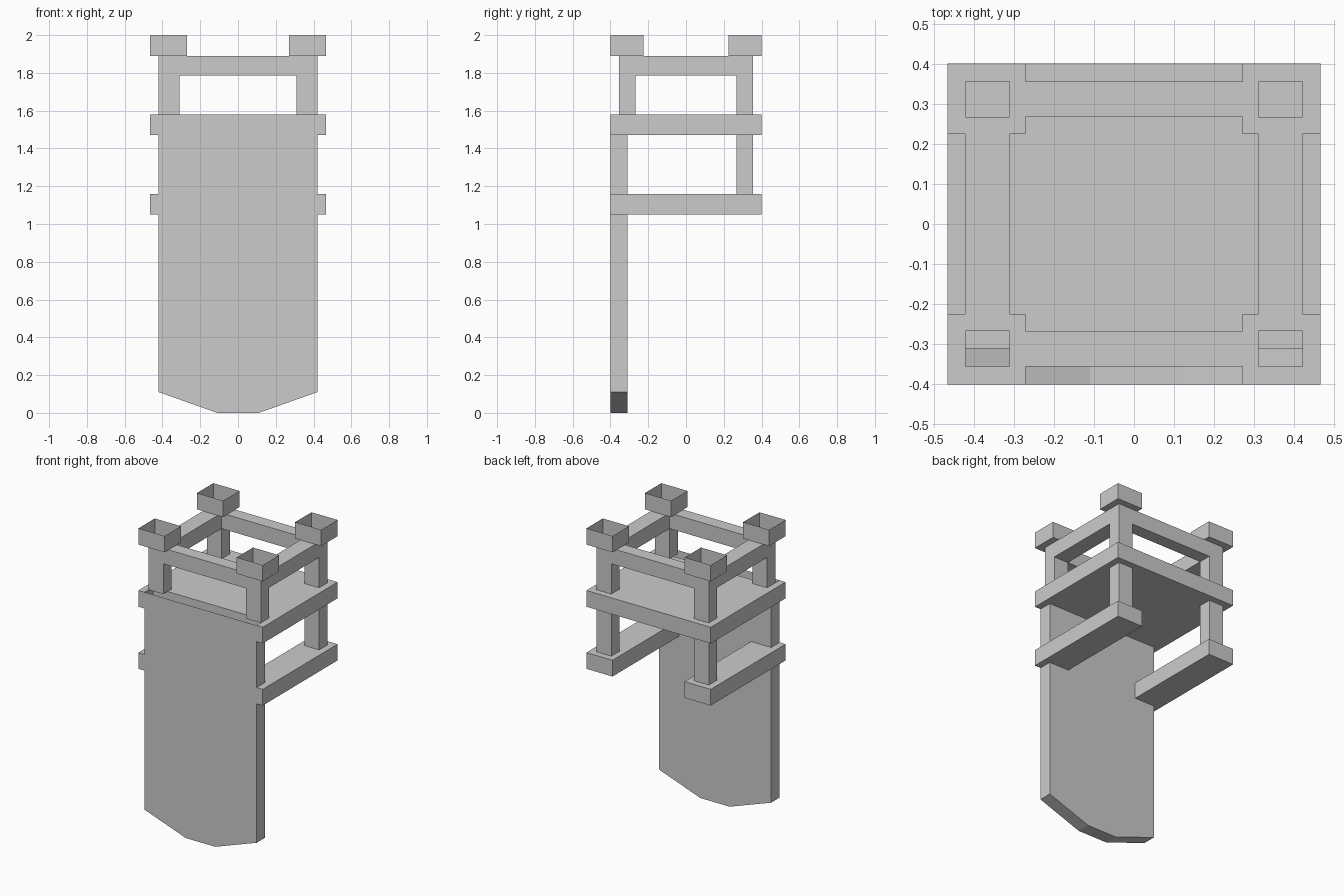
import bpy

if "Cube" in bpy.data.objects:
    bpy.data.objects.remove(bpy.data.objects["Cube"])

# Key footprints as (x0, x1, y0, y1)
PANEL = (-0.42, 0.42, -0.40, -0.31)


def mirrored(rect, sx, sy):
    xs = sorted((rect[0] * sx, rect[1] * sx))
    ys = sorted((rect[2] * sy, rect[3] * sy))
    return (*xs, *ys)


def make_object(name, verts, faces):
    mesh = bpy.data.meshes.new(name)
    mesh.from_pydata(verts, [], faces)
    mesh.update()
    obj = bpy.data.objects.new(name, mesh)
    bpy.context.collection.objects.link(obj)
    return obj


def shell(name, rect, z0, z1, top_holes=(), bottom_holes=()):
    """Thin-skinned box whose top and bottom may have rectangular openings."""
    x0, x1, y0, y1 = rect
    verts, faces = [], []

    def quad(*points):
        start = len(verts)
        verts.extend(points)
        faces.append(tuple(range(start, start + 4)))

    corners = [(x0, y0), (x1, y0), (x1, y1), (x0, y1)]
    for (ax, ay), (bx, by) in zip(corners, corners[1:] + corners[:1]):
        quad((ax, ay, z0), (bx, by, z0), (bx, by, z1), (ax, ay, z1))

    for z, holes, up in ((z1, top_holes, True), (z0, bottom_holes, False)):
        xs = sorted({x0, x1} | {v for h in holes for v in h[:2] if x0 < v < x1})
        ys = sorted({y0, y1} | {v for h in holes for v in h[2:] if y0 < v < y1})
        for a, b in zip(xs, xs[1:]):
            for c, d in zip(ys, ys[1:]):
                mx, my = (a + b) / 2, (c + d) / 2
                if any(h[0] < mx < h[1] and h[2] < my < h[3] for h in holes):
                    continue
                pts = [(a, c, z), (b, c, z), (b, d, z), (a, d, z)]
                quad(*(pts if up else pts[::-1]))
    return make_object(name, verts, faces)


# Hollow front panel with a tapered lower end, open at the top
profile = [(-0.42, 1.58), (-0.42, 0.11), (-0.11, 0), (0.11, 0), (0.42, 0.11), (0.42, 1.58)]
n = len(profile)
panel_verts = [(x, y, z) for y in PANEL[2:] for x, z in profile]
panel_faces = [tuple(range(n)), tuple(range(2 * n - 1, n - 1, -1))]
panel_faces += [(i + 1, i, i + n, i + n + 1) for i in range(n - 1)]
make_object("front_panel", panel_verts, panel_faces)

# Posts, corner cups and lower arms, repeated around the corners
post = (0.31, 0.42, 0.267, 0.356)
cup = (0.27, 0.465, 0.225, 0.40)
posts = {}
for sx, side in ((-1, "left"), (1, "right")):
    for sy, end in ((-1, "front"), (1, "back")):
        p = posts[sx, sy] = mirrored(post, sx, sy)
        c = mirrored(cup, sx, sy)
        shell(f"{end}_{side}_upper_post", p, 1.58, 1.89, [p], [p])
        shell(f"{end}_{side}_corner_cup", c, 1.89, 2.0, [c], [p])
    back = posts[sx, 1]
    shell(f"back_{side}_lower_post", back, 1.16, 1.47, [back], [back])
    arm = mirrored((0.27, 0.465, -0.40, 0.40), sx, 1)
    shell(f"{side}_arm", arm, 1.05, 1.16, [PANEL, back], [PANEL])
    # Side rail
    shell(f"{side}_rail", mirrored((0.31, 0.42, -0.267, 0.267), sx, 1), 1.785, 1.89)

# Front and back rails
for sy, end in ((-1, "front"), (1, "back")):
    shell(f"{end}_rail", mirrored((-0.31, 0.31, 0.267, 0.356), 1, sy), 1.785, 1.89)

# Main platform
shell("platform", (-0.465, 0.465, -0.40, 0.40), 1.47, 1.58,
      [PANEL, *posts.values()], [PANEL, posts[-1, 1], posts[1, 1]])
